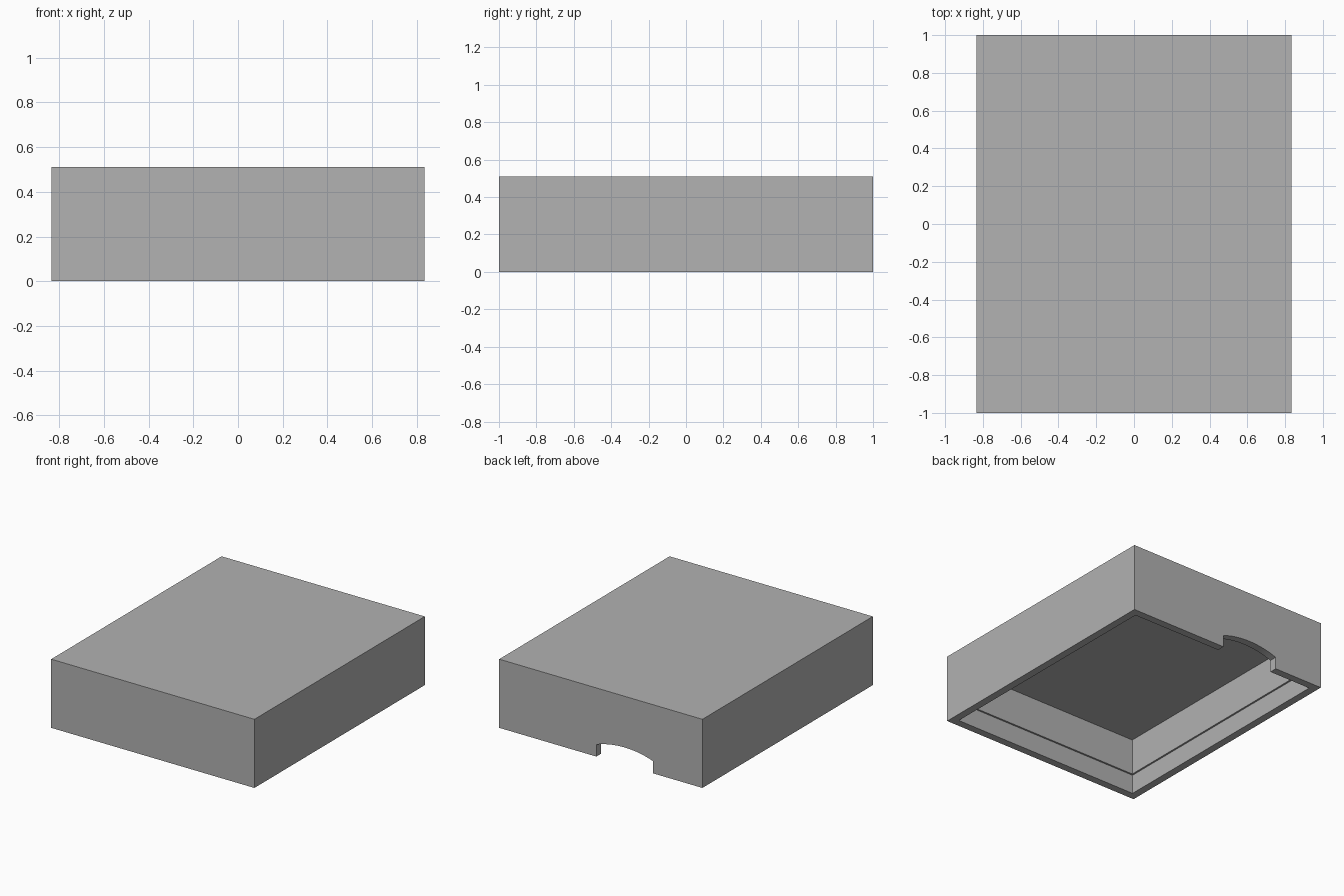
import bpy
import bmesh
import math

HALF_X, HALF_Y, HEIGHT = 0.835, 1.0, 0.51
WALL = 0.057          # wall at the open rim
WALL_UPPER = 0.07     # thicker wall above the ledge
LEDGE_Z, CEILING_Z = 0.143, 0.412

cube = bpy.data.objects.get("Cube")
if cube:
    bpy.data.objects.remove(cube, do_unlink=True)


def make_material(name, color):
    mat = bpy.data.materials.new(name)
    mat.use_nodes = True
    mat.diffuse_color = color
    mat.node_tree.nodes["Principled BSDF"].inputs["Base Color"].default_value = color
    return mat


def make_object(name, bm, mat):
    bmesh.ops.recalc_face_normals(bm, faces=bm.faces)
    mesh = bpy.data.meshes.new(name)
    bm.to_mesh(mesh)
    bm.free()
    mesh.materials.append(mat)
    obj = bpy.data.objects.new(name, mesh)
    bpy.context.collection.objects.link(obj)
    return obj


def rectangle(bm, inset, z):
    x, y = HALF_X - inset, HALF_Y - inset
    return [bm.verts.new((sx * x, sy * y, z))
            for sx, sy in ((-1, -1), (1, -1), (1, 1), (-1, 1))]


gray = make_material("plain gray", (0.445, 0.445, 0.445, 1.0))

# Hollow lid: rectangles lofted from the top, round the rim and up to the ceiling
bm = bmesh.new()
rings = [rectangle(bm, inset, z) for inset, z in (
    (0, HEIGHT), (0, 0), (WALL, 0), (WALL, LEDGE_Z),
    (WALL_UPPER, LEDGE_Z), (WALL_UPPER, CEILING_Z))]
for a, b in zip(rings, rings[1:]):
    for i in range(4):
        j = (i + 1) % 4
        bm.faces.new((a[i], a[j], b[j], b[i]))
bm.faces.new(rings[0])
bm.faces.new(rings[-1])
lid = make_object("box_lid", bm, gray)

# Arched finger notch cutter for the back wall
CENTER, HALF_W, SIDE_Z, RISE = -0.197, 0.234, 0.09, 0.04
radius = (HALF_W ** 2 + RISE ** 2) / (2 * RISE)
sweep = math.asin(HALF_W / radius)
profile = [(CENTER + HALF_W, -0.1)]
for i in range(17):
    t = sweep * (1 - i / 8)
    profile.append((CENTER + radius * math.sin(t),
                    SIDE_Z + RISE - radius * (1 - math.cos(t))))
profile.append((CENTER - HALF_W, -0.1))

bm = bmesh.new()
face = bm.faces.new([bm.verts.new((x, HALF_Y - 0.2, z)) for x, z in profile])
extruded = bmesh.ops.extrude_face_region(bm, geom=[face])["geom"]
bmesh.ops.translate(bm, vec=(0, 0.3, 0),
                    verts=[v for v in extruded if isinstance(v, bmesh.types.BMVert)])
cutter = make_object("notch_cutter", bm, gray)
cutter.hide_render = True

# Cut the notch and remove the cutter
cut = lid.modifiers.new("notch", "BOOLEAN")
cut.operation = "DIFFERENCE"
cut.solver = "EXACT"
cut.object = cutter
bpy.context.view_layer.objects.active = lid
lid.select_set(True)
bpy.ops.object.modifier_apply(modifier=cut.name)
bpy.data.objects.remove(cutter, do_unlink=True)
bpy.ops.object.shade_smooth_by_angle(angle=math.radians(20))
